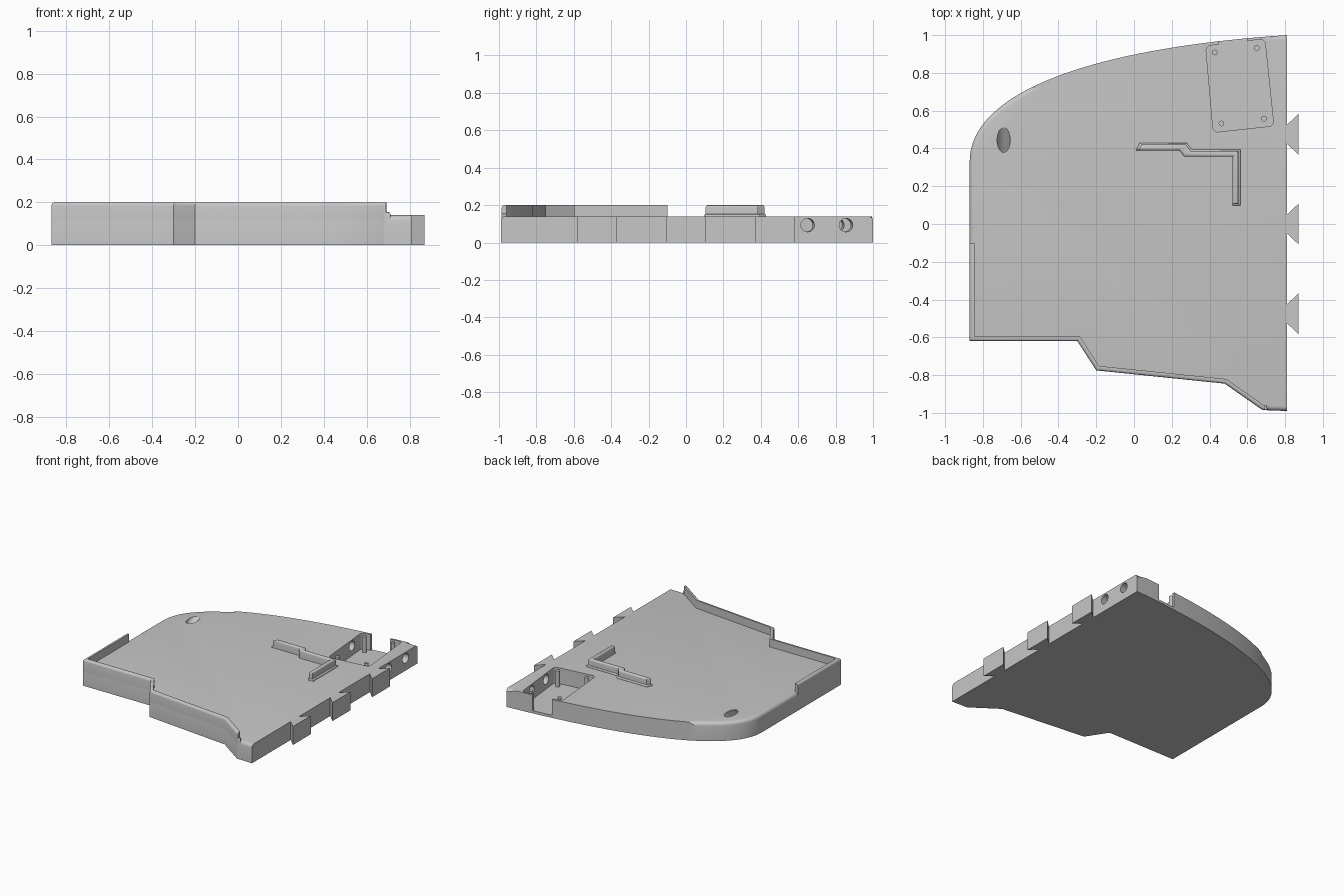
import bpy, bmesh, math
from mathutils import Vector
from mathutils.geometry import interpolate_bezier

if "Cube" in bpy.data.objects:
    bpy.data.objects.remove(bpy.data.objects["Cube"])

grey = bpy.data.materials.new("light_grey")
grey.use_nodes = True
grey.diffuse_color = (0.57, 0.57, 0.57, 1)
grey.node_tree.nodes["Principled BSDF"].inputs["Base Color"].default_value = (0.57, 0.57, 0.57, 1)

DECK, WALL, FLOOR, RIGHT = 0.14, 0.2, 0.02, 0.81


def finish(name, bm):
    bmesh.ops.recalc_face_normals(bm, faces=bm.faces)
    mesh = bpy.data.meshes.new(name)
    bm.to_mesh(mesh)
    bm.free()
    mesh.materials.append(grey)
    ob = bpy.data.objects.new(name, mesh)
    bpy.context.collection.objects.link(ob)
    return ob


def prism(name, pts, z0, z1, round_edge=None, radius=0.02):
    """Extrude a plan outline; bevel the edges chosen by round_edge(a, b)."""
    bm = bmesh.new()
    face = bm.faces.new([bm.verts.new((p[0], p[1], z0)) for p in pts])
    top = bmesh.ops.extrude_face_region(bm, geom=[face])["geom"]
    for v in top:
        if isinstance(v, bmesh.types.BMVert):
            v.co.z = z1
    if round_edge:
        edges = [e for e in bm.edges if round_edge(e.verts[0].co, e.verts[1].co)]
        bmesh.ops.bevel(bm, geom=edges, offset=radius, segments=4, profile=0.5,
                        affect='EDGES', clamp_overlap=True)
    return finish(name, bm)


def cylinder(name, centre, axis, radius, length, sides=24):
    bm = bmesh.new()
    bmesh.ops.create_cone(bm, cap_ends=True, segments=sides, radius1=radius,
                          radius2=radius, depth=length)
    turn = Vector(axis).to_track_quat('Z', 'Y').to_matrix()
    bmesh.ops.rotate(bm, verts=bm.verts, matrix=turn)
    bmesh.ops.translate(bm, verts=bm.verts, vec=centre)
    return finish(name, bm)


def cut(target, cutter):
    mod = target.modifiers.new("cut", 'BOOLEAN')
    mod.operation, mod.solver, mod.object = 'DIFFERENCE', 'EXACT', cutter
    bpy.context.view_layer.objects.active = target
    bpy.ops.object.modifier_apply(modifier=mod.name)
    bpy.data.objects.remove(cutter)


def offset_path(path, d):
    """Mitred parallel copy of an open path, on its left side."""
    pts = [Vector(p) for p in path]
    out = []
    for i, p in enumerate(pts):
        a = (p - pts[i - 1]).normalized() if i else (pts[1] - p).normalized()
        b = (pts[i + 1] - p).normalized() if i < len(pts) - 1 else a
        na, nb = Vector((-a.y, a.x)), Vector((-b.y, b.x))
        m = (na + nb).normalized()
        out.append(p + m * (d / m.dot(na)))
    return out


def on_top(z):
    return lambda a, b: min(a.z, b.z) > z - 0.001


# Base slab: stepped front edge, straight right edge, swept rear curve
front = [(-0.87, -0.62), (-0.30, -0.62), (-0.20, -0.775), (0.48, -0.845),
         (0.68, -0.985)]
curve = interpolate_bezier(Vector((RIGHT, 1, 0)), Vector((-0.25, 0.93, 0)),
                           Vector((-0.87, 0.69, 0)), Vector((-0.87, 0.33, 0)), 40)
outline = front + [(RIGHT, -0.99)] + [(p.x, p.y) for p in curve]
base = prism("base_slab", outline, 0, DECK,
             lambda a, b: min(a.z, b.z) > DECK - 0.001
             and not (a.x > RIGHT - 0.001 and b.x > RIGHT - 0.001), 0.025)

# Tilted equipment pocket with a notch through the rear edge
pocket = [(0.38, 0.942), (0.42, 0.485), (0.74, 0.52), (0.692, 0.98)]
cut(base, prism("pocket_cutter", pocket, FLOOR, 0.3,
                lambda a, b: abs(a.z - b.z) > 0.1, 0.025))
cut(base, prism("notch_cutter", [(0.45, 0.9), (0.60, 0.9), (0.60, 1.1), (0.45, 1.1)],
                FLOOR, 0.3))

# Cable holes through the right edge, and the slanted hole in the deck
across = (1, 0.11, 0)
cut(base, cylinder("long_hole_cutter", (0.57, 0.829, 0.093), across, 0.036, 0.54))
cut(base, cylinder("short_hole_cutter", (0.78, 0.647, 0.093), across, 0.036, 0.2))
slant = Vector((0, 0.85, 0.53)).normalized()
cut(base, cylinder("slant_hole_cutter", Vector((-0.69, 0.445, DECK)), slant, 0.035, 0.3))

# Raised rim along the lower left side and the front
rim = [(-0.87, -0.10)] + front + [(0.69, -0.9855)]
rim_ob = prism("raised_rim", rim + offset_path(rim, 0.025)[::-1], 0.1, WALL)
bm = bmesh.new()
bm.from_mesh(rim_ob.data)
outer = [Vector(p) for p in rim]
edges = [e for e in bm.edges if all(
    v.co.z > WALL - 0.001 and min((v.co.xy - p).length for p in outer) < 0.001
    for v in e.verts)]
bmesh.ops.bevel(bm, geom=edges, offset=0.016, segments=4, profile=0.5, affect='EDGES')
bm.to_mesh(rim_ob.data)
bm.free()

# Small foot where the rim drops to the deck
prism("rim_foot", [(0.68, -0.985), (0.71, -0.986), (0.70, -0.961), (0.68, -0.961)],
      0.12, 0.155, on_top(0.155), 0.008)

# Stepped L-shaped ridge on the deck, rounded on its outer side
ridge = [(0.02, 0.39), (0.04, 0.42), (0.275, 0.42), (0.30, 0.386), (0.552, 0.386),
         (0.552, 0.105), (0.522, 0.105), (0.522, 0.357), (0.265, 0.357), (0.24, 0.39)]
prism("deck_ridge", ridge, DECK - 0.01, WALL, on_top(WALL), 0.012)
flare = [(0.01, 0.39), (0.03, 0.428), (0.28, 0.428), (0.305, 0.395), (0.563, 0.395),
         (0.563, 0.097), (0.522, 0.097), (0.522, 0.357), (0.265, 0.357), (0.24, 0.39)]
prism("ridge_foot", flare, DECK - 0.01, DECK + 0.012, on_top(DECK + 0.012), 0.008)

# Dovetail keys on the right edge
for i, y in enumerate((-0.475, 0, 0.475)):
    prism(f"dovetail_{i + 1}", [(RIGHT, y - 0.05), (0.87, y - 0.107),
                                (0.87, y + 0.107), (RIGHT, y + 0.05)], 0, DECK)

# Mounting pegs in the pocket
for i, (x, y) in enumerate([(0.427, 0.908), (0.65, 0.932), (0.463, 0.532), (0.688, 0.557)]):
    cylinder(f"peg_{i + 1}", (x, y, 0.075), (0, 0, 1), 0.015, 0.13, 16)

bpy.ops.object.select_all(action='DESELECT')
for ob in bpy.context.collection.objects:
    if ob.type == 'MESH':
        ob.select_set(True)
        bpy.context.view_layer.objects.active = ob
bpy.ops.object.shade_smooth_by_angle(angle=math.radians(30))
